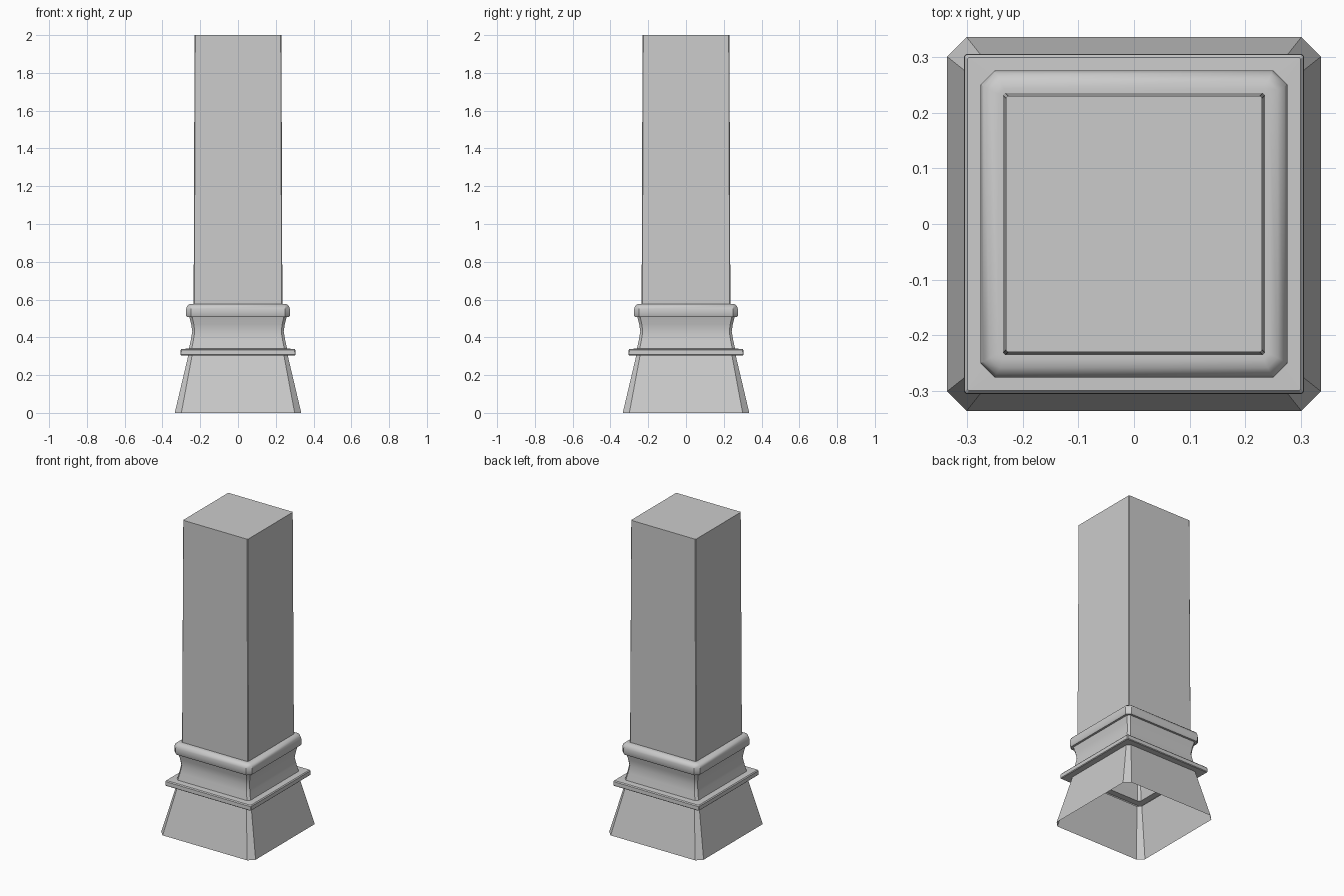
import bpy, bmesh

if "Cube" in bpy.data.objects:
    bpy.data.objects.remove(bpy.data.objects["Cube"])


def square_ring(bm, half, cut, z):
    """Square outline with cut corners, counter-clockwise."""
    a, b = half, half - cut
    pts = [(a, -b), (a, b), (b, a), (-b, a), (-a, b), (-a, -b), (-b, -a), (b, -a)]
    return [bm.verts.new((x, y, z)) for x, y in pts]


def loft(name, profile, cap_top=False, smooth=False):
    """Open shell through (half width, corner cut, height) sections."""
    bm = bmesh.new()
    rings = [square_ring(bm, *p) for p in profile]
    for low, high in zip(rings, rings[1:]):
        for i in range(8):
            j = (i + 1) % 8
            bm.faces.new((low[i], low[j], high[j], high[i]))
    if cap_top:
        bm.faces.new(rings[-1])
    mesh = bpy.data.meshes.new(name)
    bm.to_mesh(mesh)
    bm.free()
    obj = bpy.data.objects.new(name, mesh)
    bpy.context.collection.objects.link(obj)
    if smooth:
        bpy.ops.object.select_all(action='DESELECT')
        bpy.context.view_layer.objects.active = obj
        obj.select_set(True)
        bpy.ops.object.shade_smooth_by_angle(angle=0.6)
    return obj


# Flared hollow foot, open underneath
loft("flared_base", [(0.335, 0.035, 0), (0.263, 0.02, 0.305)])

# Thin projecting square ledge
loft("ledge", [(0.263, 0.02, 0.305), (0.301, 0.003, 0.305), (0.305, 0.004, 0.309),
               (0.304, 0.004, 0.333), (0.299, 0.003, 0.339), (0.260, 0.015, 0.34)])

# Waisted neck
loft("neck", [(0.260, 0.015, 0.34), (0.250, 0.014, 0.385), (0.242, 0.013, 0.43),
              (0.248, 0.014, 0.47), (0.257, 0.015, 0.507)], smooth=True)

# Rounded moulding around the foot of the shaft
loft("rounded_moulding", [(0.257, 0.015, 0.507), (0.270, 0.022, 0.507), (0.275, 0.025, 0.515),
                          (0.275, 0.025, 0.55), (0.270, 0.023, 0.565), (0.258, 0.018, 0.575),
                          (0.243, 0.010, 0.577), (0.235, 0.004, 0.577)], smooth=True)

# Plain square shaft with a flat top
loft("shaft", [(0.235, 0.004, 0.577), (0.230, 0.004, 2.0)], cap_top=True)
